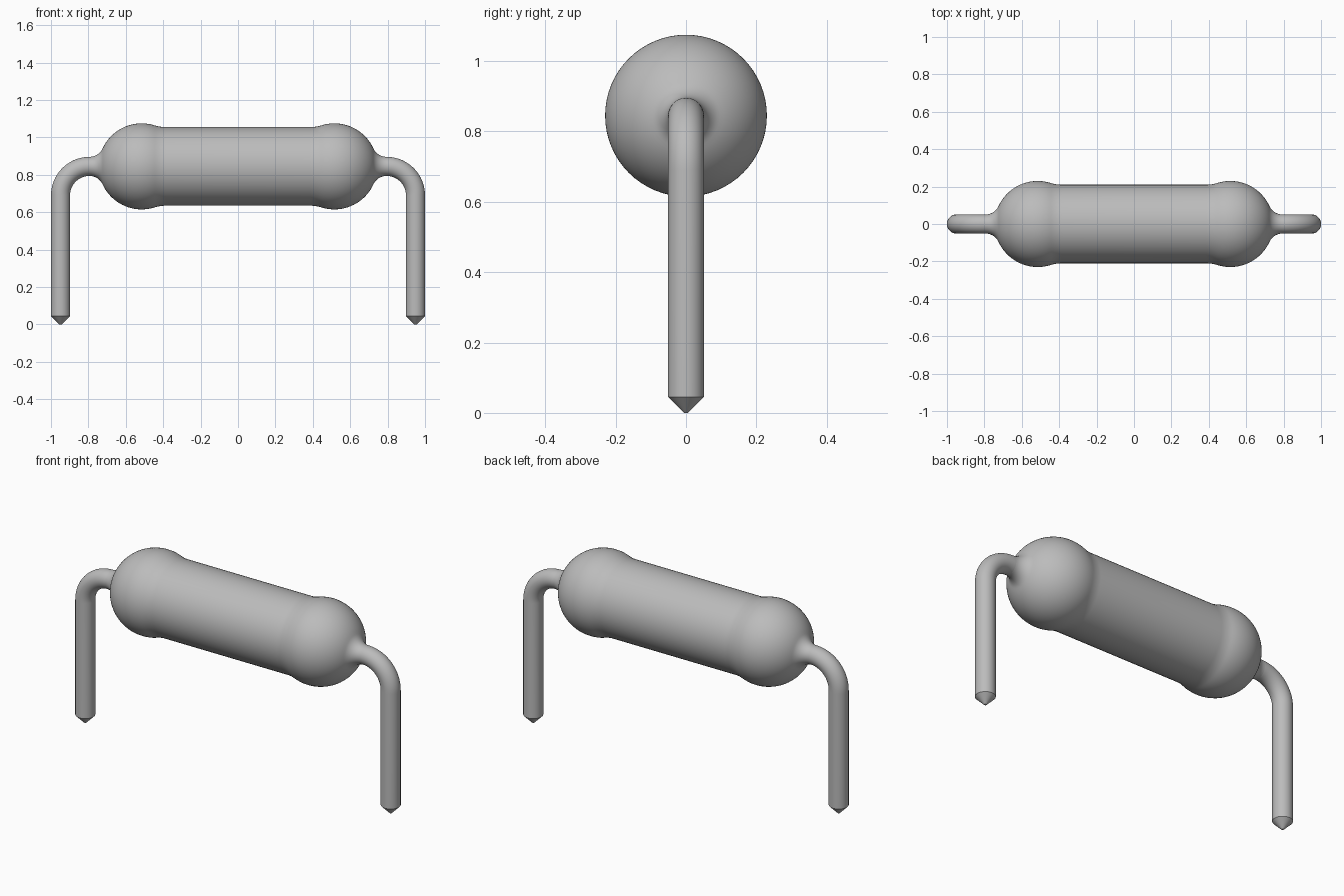
import bpy, bmesh, math
from math import sin, cos, pi
from mathutils import Vector

cube = bpy.data.objects.get("Cube")
if cube:
    bpy.data.objects.remove(cube)

SIDES = 64
AXIS_Z = 0.845      # height of the body axis
WIRE = 0.051        # wire radius
BEND = 0.155        # centreline radius of the wire bend
BEND_X = 0.794      # where the bend begins
BALL_X, BALL_R = 0.515, 0.23
BARREL_R = 0.21

grey = bpy.data.materials.new("plain grey")
grey.use_nodes = True
grey.diffuse_color = (0.5, 0.5, 0.5, 1)
grey.node_tree.nodes["Principled BSDF"].inputs["Base Color"].default_value = (0.5, 0.5, 0.5, 1)


def sweep(name, stations, caps):
    """Join circular rings given as (x, z, radius, heading angle in the xz plane)."""
    bm = bmesh.new()
    rings = []
    for x, z, r, heading in stations:
        side = Vector((-sin(heading), 0, cos(heading)))
        centre = Vector((x, 0, z))
        turns = [2 * pi * i / SIDES for i in range(SIDES)]
        rings.append([bm.verts.new(centre + r * (cos(t) * side + Vector((0, r and sin(t), 0))))
                      for t in turns])
    for a, b in zip(rings, rings[1:]):
        for i in range(SIDES):
            j = (i + 1) % SIDES
            bm.faces.new((a[i], a[j], b[j], b[i]))
    for end in caps:
        bm.faces.new(rings[end])
    bmesh.ops.recalc_face_normals(bm, faces=bm.faces)
    mesh = bpy.data.meshes.new(name)
    bm.to_mesh(mesh)
    bm.free()
    mesh.materials.append(grey)
    obj = bpy.data.objects.new(name, mesh)
    bpy.context.collection.objects.link(obj)
    bpy.ops.object.select_all(action="DESELECT")
    obj.select_set(True)
    bpy.context.view_layer.objects.active = obj
    bpy.ops.object.shade_smooth_by_angle(angle=math.radians(30))
    return obj


def arc(cx, cy, r, start, end, steps):
    """Points on an arc, both ends included."""
    angles = [start + (end - start) * i / steps for i in range(steps + 1)]
    return [(cx + r * cos(a), cy + r * sin(a)) for a in angles]


# Body profile: barrel, hollow fillet, rounded end, hollow neck down to the wire
neck_gap = BEND_X - BALL_X
neck_r = (neck_gap**2 + WIRE**2 - BALL_R**2) / (2 * (BALL_R - WIRE))
neck_angle = math.atan2(WIRE + neck_r, neck_gap)
waist_r = 0.2
waist_gap = math.sqrt((BALL_R + waist_r)**2 - (BARREL_R + waist_r)**2)
waist_angle = math.atan2(BARREL_R + waist_r, -waist_gap)
half = arc(BALL_X - waist_gap, BARREL_R + waist_r, waist_r, -pi / 2, waist_angle - pi, 8)
half += arc(BALL_X, 0, BALL_R, waist_angle, neck_angle, 28)[1:]
half += arc(BEND_X, WIRE + neck_r, neck_r, neck_angle - pi, -pi / 2, 12)[1:]
profile = [(-x, r) for x, r in reversed(half)] + half
sweep("body", [(x, AXIS_Z, r, 0) for x, r in profile], caps=())

# Bent wire legs with blunt conical tips
for name, s in (("left_lead", 1), ("right_lead", -1)):
    steps = 20
    bend = arc(BEND_X, AXIS_Z - BEND, BEND, pi / 2, 0, steps)
    path = [(s * x, z, WIRE, -s * pi / 2 * i / steps) for i, (x, z) in enumerate(bend)]
    foot_x = s * (BEND_X + BEND)
    path += [(foot_x, 0.045, WIRE, -s * pi / 2), (foot_x, 0, 0.006, -s * pi / 2)]
    sweep(name, path, caps=(-1,))
